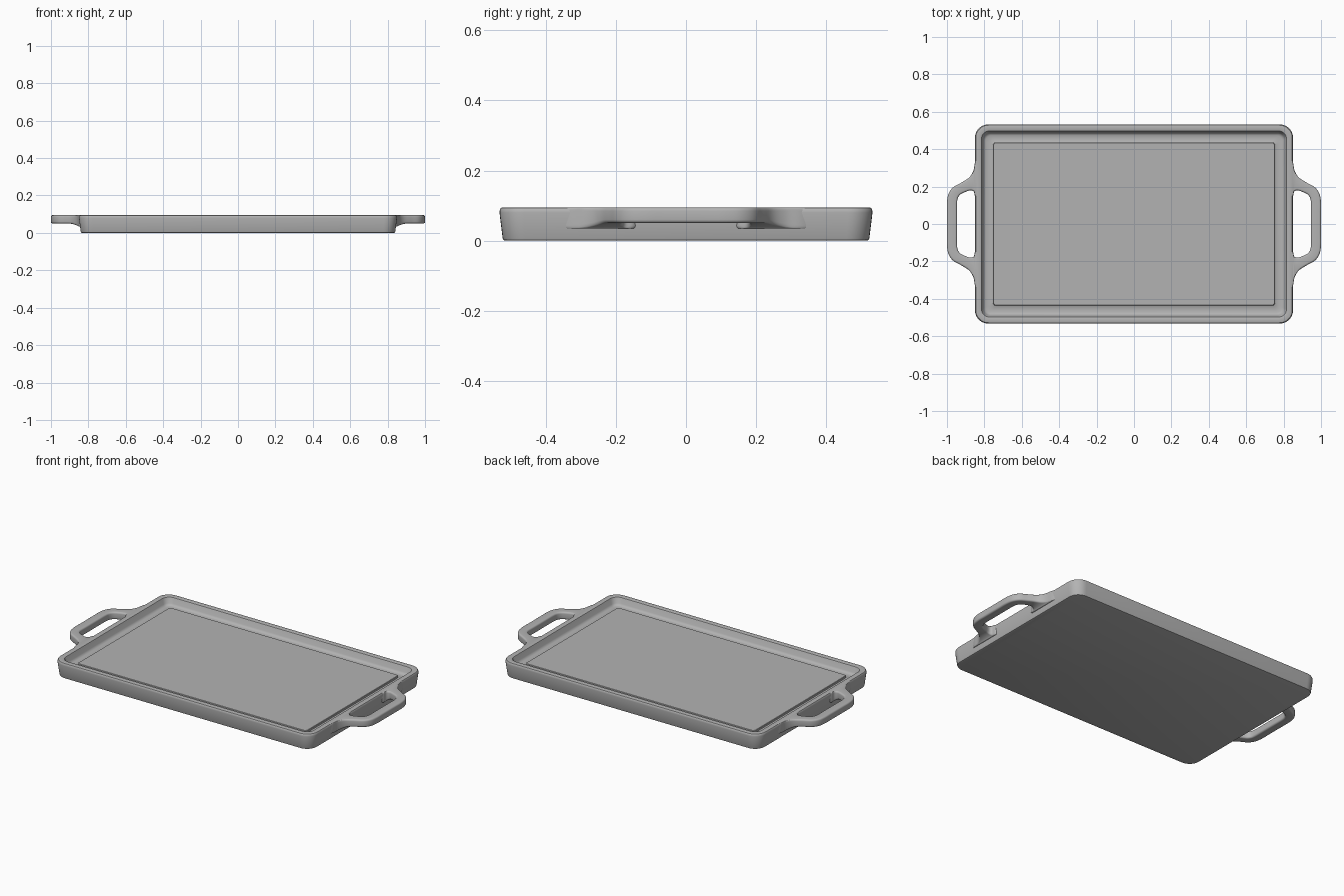
import bpy, bmesh, math
from mathutils import Vector

cube = bpy.data.objects.get("Cube")
if cube:
    bpy.data.objects.remove(cube, do_unlink=True)

# One flat grey for the cast metal
metal = bpy.data.materials.new("cast grey")
metal.use_nodes = True
GREY = (0.45, 0.45, 0.45, 1)
metal.diffuse_color = GREY
metal.node_tree.nodes["Principled BSDF"].inputs["Base Color"].default_value = GREY


def loft(name, rings, cap=True):
    """Skin closed rings of equal length, cap both ends and smooth-shade."""
    bm = bmesh.new()
    loops = [[bm.verts.new(p) for p in ring] for ring in rings]
    n = len(loops[0])
    for a, b in zip(loops, loops[1:]):
        for i in range(n):
            j = (i + 1) % n
            bm.faces.new((a[i], a[j], b[j], b[i]))
    if cap:
        bm.faces.new(loops[0])
        bm.faces.new(loops[-1])
    bmesh.ops.recalc_face_normals(bm, faces=bm.faces)
    mesh = bpy.data.meshes.new(name)
    bm.to_mesh(mesh)
    bm.free()
    obj = bpy.data.objects.new(name, mesh)
    bpy.context.collection.objects.link(obj)
    mesh.materials.append(metal)
    bpy.ops.object.select_all(action='DESELECT')
    obj.select_set(True)
    bpy.context.view_layer.objects.active = obj
    bpy.ops.object.shade_smooth_by_angle(angle=math.radians(35))
    return obj


def rounded_rect(hx, hy, r, z, steps=8):
    pts = []
    for k, (sx, sy) in enumerate([(1, 1), (-1, 1), (-1, -1), (1, -1)]):
        for s in range(steps + 1):
            a = math.pi / 2 * (k + s / steps)
            pts.append((sx * (hx - r) + r * math.cos(a),
                        sy * (hy - r) + r * math.sin(a), z))
    return pts


# Tray: (inset from the outer edge, height, corner radius) from base to plate
HX, HY = 0.85, 0.532
profile = [
    (0.016, 0.000, 0.060), (0.011, 0.002, 0.063), (0.009, 0.007, 0.065),
    (0.000, 0.080, 0.070), (0.001, 0.089, 0.070), (0.004, 0.0935, 0.068),
    (0.009, 0.095, 0.065), (0.029, 0.095, 0.048), (0.034, 0.093, 0.045),
    (0.037, 0.088, 0.042), (0.044, 0.062, 0.038), (0.050, 0.054, 0.034),
    (0.058, 0.050, 0.030), (0.092, 0.050, 0.020), (0.095, 0.052, 0.018),
    (0.096, 0.062, 0.018), (0.098, 0.064, 0.017),
]
loft("griddle_tray", [rounded_rect(HX - d, HY - d, r, z) for d, z, r in profile])


def smooth_path(pts, steps=5):
    """Catmull-Rom curve through the points."""
    p = [Vector(q) for q in pts]
    p = [2 * p[0] - p[1]] + p + [2 * p[-1] - p[-2]]
    out = []
    for a, b, c, d in zip(p, p[1:], p[2:], p[3:]):
        for s in range(steps):
            t = s / steps
            out.append(0.5 * (2 * b + (c - a) * t + (2 * a - 5 * b + 4 * c - d) * t * t
                              + (3 * b - a - 3 * c + d) * t ** 3))
    return out + [p[-2]]


# Handle: outer and inner edge of one half, mirrored across y = 0
outer_half = [(0.83, 0.38), (0.85, 0.33), (0.859, 0.285), (0.882, 0.248),
              (0.925, 0.220), (0.968, 0.195), (0.992, 0.160), (1.0, 0.115), (1.0, 0.06)]
inner_half = [(0.83, 0.13), (0.850, 0.15), (0.856, 0.172), (0.872, 0.180),
              (0.900, 0.172), (0.928, 0.158), (0.942, 0.138), (0.946, 0.110), (0.946, 0.06)]


def mirrored(half):
    pts = smooth_path(half)
    return pts + [Vector((p.x, -p.y)) for p in reversed(pts)]


def handle_rings(side):
    rings = []
    for o, i in zip(mirrored(outer_half), mirrored(inner_half)):
        mid, half = (o + i) / 2, (o - i) / 2
        w = half.length
        # Underside drops in a fillet close to the tray wall
        low = 0.05 - 0.016 * max(0, min(1, (0.90 - mid.x) / 0.05)) ** 2
        top, r = 0.0948, 0.010
        ring = []
        for k, (su, cz) in enumerate([(1, top - r), (-1, top - r), (-1, low + r), (1, low + r)]):
            for s in range(5):
                a = math.pi / 2 * (k + s / 4)
                u = su * (w - r) + r * math.cos(a)
                q = mid + half.normalized() * u
                ring.append((side * q.x, q.y, cz + r * math.sin(a)))
        rings.append(ring)
    return rings


for label, side in (("left_handle", 1), ("right_handle", -1)):
    loft(label, handle_rings(side))
